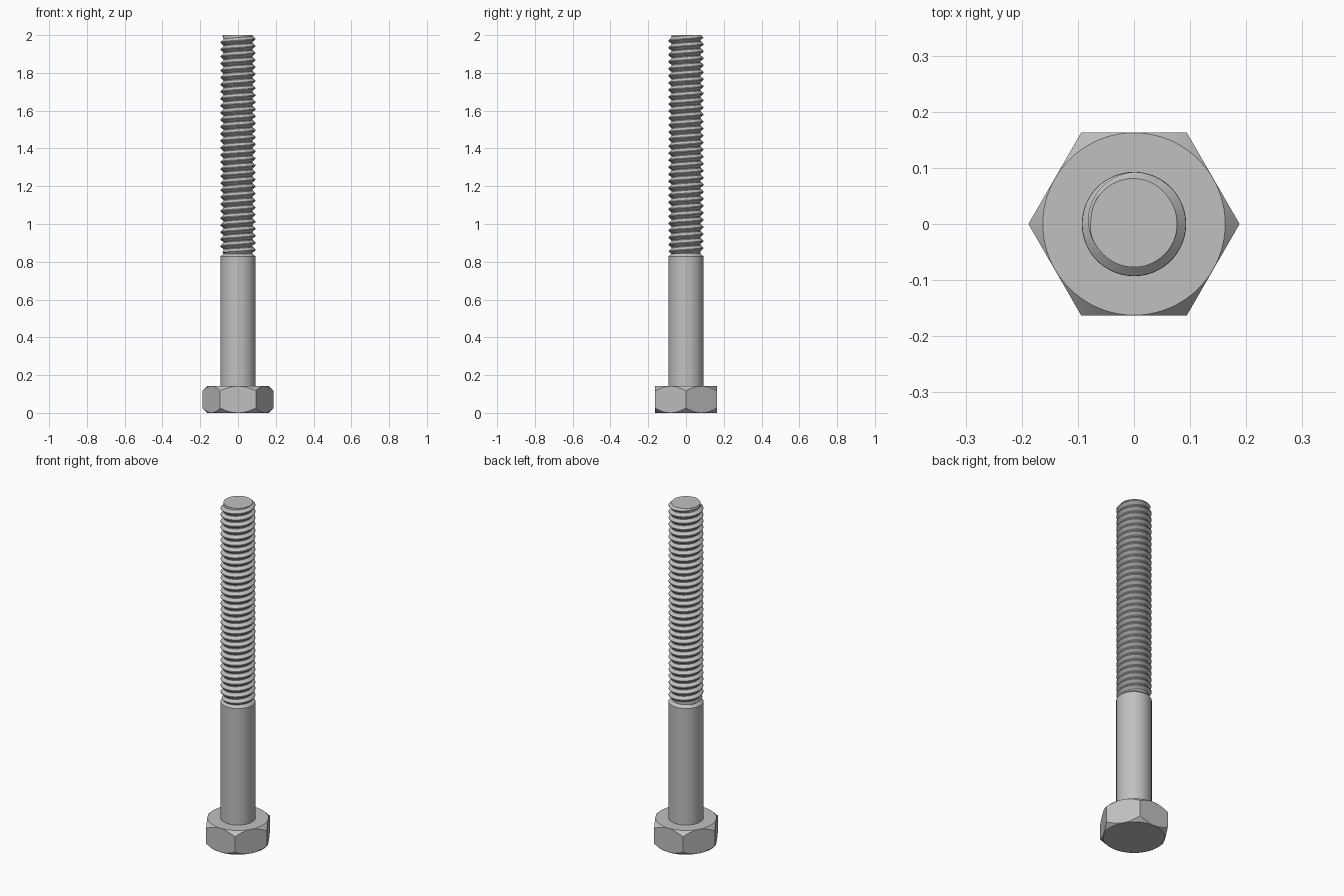
import bpy, bmesh, math

if "Cube" in bpy.data.objects:
    bpy.data.objects.remove(bpy.data.objects["Cube"])

HEAD_H, FLAT, TOP = 0.142, 0.163, 2.0
SHANK_R, SHANK_END, THREAD_START = 0.093, 0.828, 0.843
ROOT, CREST, PITCH = 0.077, 0.0925, 0.0372

steel = bpy.data.materials.new("steel grey")
steel.diffuse_color = (0.53, 0.53, 0.53, 1)
steel.use_nodes = True
steel.node_tree.nodes["Principled BSDF"].inputs["Base Color"].default_value = steel.diffuse_color


def make_object(name, bm):
    bmesh.ops.recalc_face_normals(bm, faces=bm.faces[:])
    mesh = bpy.data.meshes.new(name)
    bm.to_mesh(mesh)
    bm.free()
    obj = bpy.data.objects.new(name, mesh)
    bpy.context.collection.objects.link(obj)
    mesh.materials.append(steel)
    return obj


def activate(obj):
    bpy.ops.object.select_all(action='DESELECT')
    obj.select_set(True)
    bpy.context.view_layer.objects.active = obj


def lathe(name, profile, sides):
    """Closed solid from (radius, z) points, with flat end caps."""
    bm = bmesh.new()
    rings = [[bm.verts.new((r * math.cos(math.tau * i / sides),
                            r * math.sin(math.tau * i / sides), z))
              for i in range(sides)] for r, z in profile]
    for a, b in zip(rings, rings[1:]):
        for i in range(sides):
            j = (i + 1) % sides
            bm.faces.new((a[i], a[j], b[j], b[i]))
    bm.faces.new(rings[0][::-1])
    bm.faces.new(rings[-1])
    return make_object(name, bm)


def smooth(obj):
    activate(obj)
    bpy.ops.object.shade_smooth_by_angle(angle=math.radians(28))


# Hexagonal head, corners trimmed by a double-chamfered disc
corner = FLAT / math.cos(math.pi / 6)
head = lathe("hex_head", [(corner, 0), (corner, HEAD_H)], 6)
r0 = FLAT - 0.0005
trim = lathe("head_trim", [(r0, 0), (r0 + 0.03, 0.03),
                           (r0 + 0.03, HEAD_H - 0.03), (r0, HEAD_H)], 96)
cut = head.modifiers.new("chamfer", 'BOOLEAN')
cut.operation, cut.solver, cut.object = 'INTERSECT', 'EXACT', trim
activate(head)
bpy.ops.object.modifier_apply(modifier=cut.name)
bpy.data.objects.remove(trim)
smooth(head)

# Plain shank with a chamfered shoulder
smooth(lathe("shank", [(SHANK_R, HEAD_H - 0.01), (SHANK_R, SHANK_END),
                       (ROOT, THREAD_START)], 64))

# Right-hand helical thread: columns of a repeating tooth profile
TOOTH = [(0.0, ROOT), (0.12, ROOT), (0.5, CREST), (0.62, CREST)]
SIDES, J = 64, len(TOOTH)
turns = math.ceil((TOP - THREAD_START) / PITCH) + 4
bm = bmesh.new()
columns = []
for i in range(SIDES):
    a = math.tau * i / SIDES
    column = []
    for k in range(turns):
        for t, r in TOOTH:
            z = THREAD_START + PITCH * (k - 2 + t + i / SIDES)
            # taper the tooth away at both ends
            r = min(r, ROOT + max(0, TOP - z) * 1.2,
                    ROOT + max(0, z - THREAD_START) * 1.2)
            column.append(bm.verts.new((r * math.cos(a), r * math.sin(a), z)))
    columns.append(column)
for i in range(SIDES):
    a, b = columns[i], columns[(i + 1) % SIDES]
    shift = J if i == SIDES - 1 else 0      # seam climbs one pitch
    for j in range(len(a) - 1 - shift):
        bm.faces.new((a[j], b[j + shift], b[j + 1 + shift], a[j + 1]))

# Cut the thread flat at both ends and cap it
for z, up in ((TOP, 1), (THREAD_START - 0.005, -1)):
    geom = bm.verts[:] + bm.edges[:] + bm.faces[:]
    res = bmesh.ops.bisect_plane(bm, geom=geom, plane_co=(0, 0, z),
                                 plane_no=(0, 0, up), clear_outer=True)
    rim = [e for e in res["geom_cut"] if isinstance(e, bmesh.types.BMEdge)]
    bmesh.ops.contextual_create(bm, geom=rim)
smooth(make_object("threaded_rod", bm))
